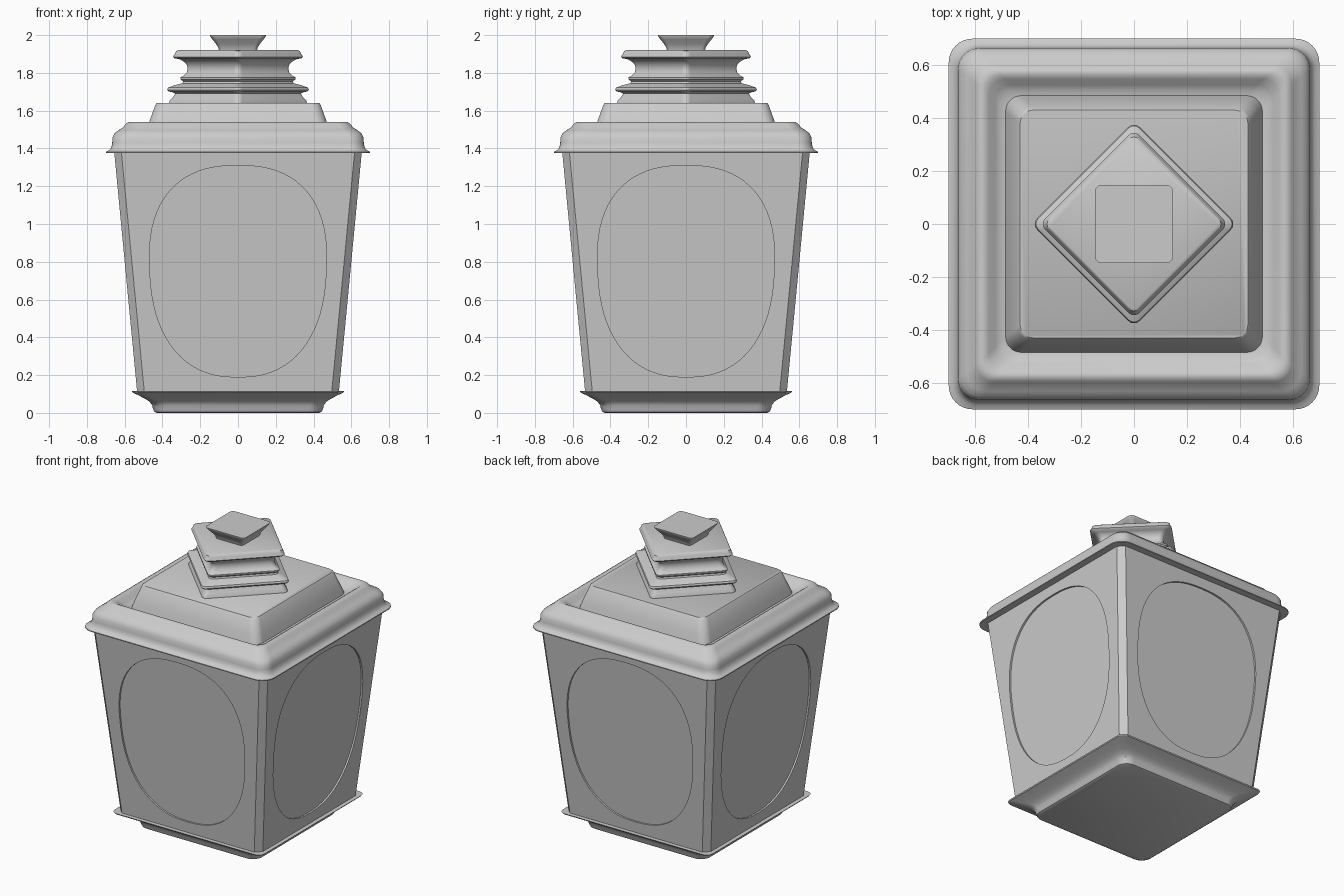
import bpy, bmesh, math

if "Cube" in bpy.data.objects:
    bpy.data.objects.remove(bpy.data.objects["Cube"])


def ring(h, r, segs):
    """Rounded square outline of half-width h and corner radius r."""
    pts = []
    for q in range(4):
        cx, cy = [(1, 1), (-1, 1), (-1, -1), (1, -1)][q]
        for i in range(segs + 1):
            a = math.pi / 2 * (q + i / segs)
            pts.append((cx * (h - r) + r * math.cos(a), cy * (h - r) + r * math.sin(a)))
    return pts


def link(name, bm):
    bmesh.ops.recalc_face_normals(bm, faces=bm.faces)
    me = bpy.data.meshes.new(name)
    bm.to_mesh(me)
    bm.free()
    ob = bpy.data.objects.new(name, me)
    bpy.context.collection.objects.link(ob)
    return ob


def skin(name, rings):
    """Closed solid through a stack of equal-length point loops."""
    bm = bmesh.new()
    loops = [[bm.verts.new(p) for p in loop] for loop in rings]
    n = len(loops[0])
    for a, b in zip(loops, loops[1:]):
        for i in range(n):
            j = (i + 1) % n
            bm.faces.new((a[i], a[j], b[j], b[i]))
    bm.faces.new(loops[0][::-1])
    bm.faces.new(loops[-1])
    return link(name, bm)


def square_loft(name, profile, segs=8, turn=0.0):
    """Profile rows: half-width, z, corner radius."""
    c, s = math.cos(turn), math.sin(turn)
    return skin(name, [[(x * c - y * s, x * s + y * c, z) for x, y in ring(h, r, segs)]
                       for h, z, r in profile])


def smooth(ob, angle=32):
    bpy.ops.object.select_all(action='DESELECT')
    ob.select_set(True)
    bpy.context.view_layer.objects.active = ob
    bpy.ops.object.shade_smooth_by_angle(angle=math.radians(angle))


# flared foot
smooth(square_loft("base", [
    (0.43, 0.0, 0.06), (0.443, 0.006, 0.07), (0.45, 0.02, 0.075), (0.454, 0.04, 0.075),
    (0.467, 0.058, 0.07), (0.49, 0.074, 0.06), (0.525, 0.092, 0.05), (0.558, 0.108, 0.045),
    (0.562, 0.115, 0.045)]))


# tapered body with chamfered corners
def wall(z):
    return 0.534 + (z - 0.11) * 0.0955


body = square_loft("body", [(wall(0.1), 0.1, 0.038), (wall(1.4), 1.4, 0.038)], segs=1)

# shallow oval window recesses, one per side
for k in range(4):
    c, s = math.cos(k * math.pi / 2), math.sin(k * math.pi / 2)
    loops = []
    for depth in (0.012, -0.1):
        loop = []
        for i in range(72):
            a = 2 * math.pi * i / 72
            ca, sa = math.cos(a), math.sin(a)
            v = math.copysign(abs(sa) ** (2 / 2.4), sa)
            u = math.copysign(abs(ca) ** (2 / 2.4), ca)
            x, z = 0.467 * u * (1 + 0.06 * v), 0.75 + 0.56 * v
            y = -(wall(z) - depth)
            loop.append((x * c - y * s, x * s + y * c, z))
        loops.append(loop)
    cutter = skin("window_cutter", loops)
    mod = body.modifiers.new("window", 'BOOLEAN')
    mod.object = cutter
    mod.operation = 'DIFFERENCE'
    mod.solver = 'EXACT'
    bpy.context.view_layer.objects.active = body
    bpy.ops.object.modifier_apply(modifier=mod.name)
    bpy.data.objects.remove(cutter)

# lid: lip, rounded shoulder, valley and raised tier
smooth(square_loft("lid", [
    (0.70, 1.376, 0.09), (0.70, 1.382, 0.09), (0.683, 1.39, 0.085), (0.67, 1.405, 0.08),
    (0.666, 1.43, 0.08), (0.664, 1.46, 0.08), (0.652, 1.482, 0.08), (0.632, 1.497, 0.075),
    (0.608, 1.512, 0.07), (0.595, 1.53, 0.065), (0.58, 1.54, 0.06), (0.565, 1.54, 0.06),
    (0.548, 1.53, 0.06), (0.525, 1.507, 0.06), (0.505, 1.494, 0.06), (0.485, 1.49, 0.06),
    (0.472, 1.535, 0.06), (0.437, 1.632, 0.05), (0.43, 1.64, 0.05)]), 40)

# chimney neck, turned 45 degrees; rows give corner reach and z
neck = [(0.365, 1.64), (0.362, 1.652), (0.345, 1.67), (0.333, 1.69), (0.345, 1.697),
        (0.368, 1.702), (0.375, 1.71), (0.37, 1.722), (0.335, 1.735), (0.295, 1.745),
        (0.29, 1.755), (0.305, 1.765), (0.306, 1.775), (0.285, 1.787), (0.27, 1.805),
        (0.266, 1.825), (0.272, 1.845), (0.288, 1.86), (0.308, 1.872), (0.335, 1.877),
        (0.344, 1.885), (0.334, 1.9), (0.328, 1.915), (0.318, 1.92)]
smooth(square_loft("chimney_neck", [((e + 0.0124) / math.sqrt(2), z, 0.03) for e, z in neck],
                   turn=math.pi / 4), 40)

# flared top knob
smooth(square_loft("top_knob", [
    (0.10, 1.915, 0.02), (0.105, 1.935, 0.02), (0.118, 1.955, 0.022), (0.135, 1.977, 0.025),
    (0.147, 1.993, 0.028), (0.148, 2.0, 0.028)]))
